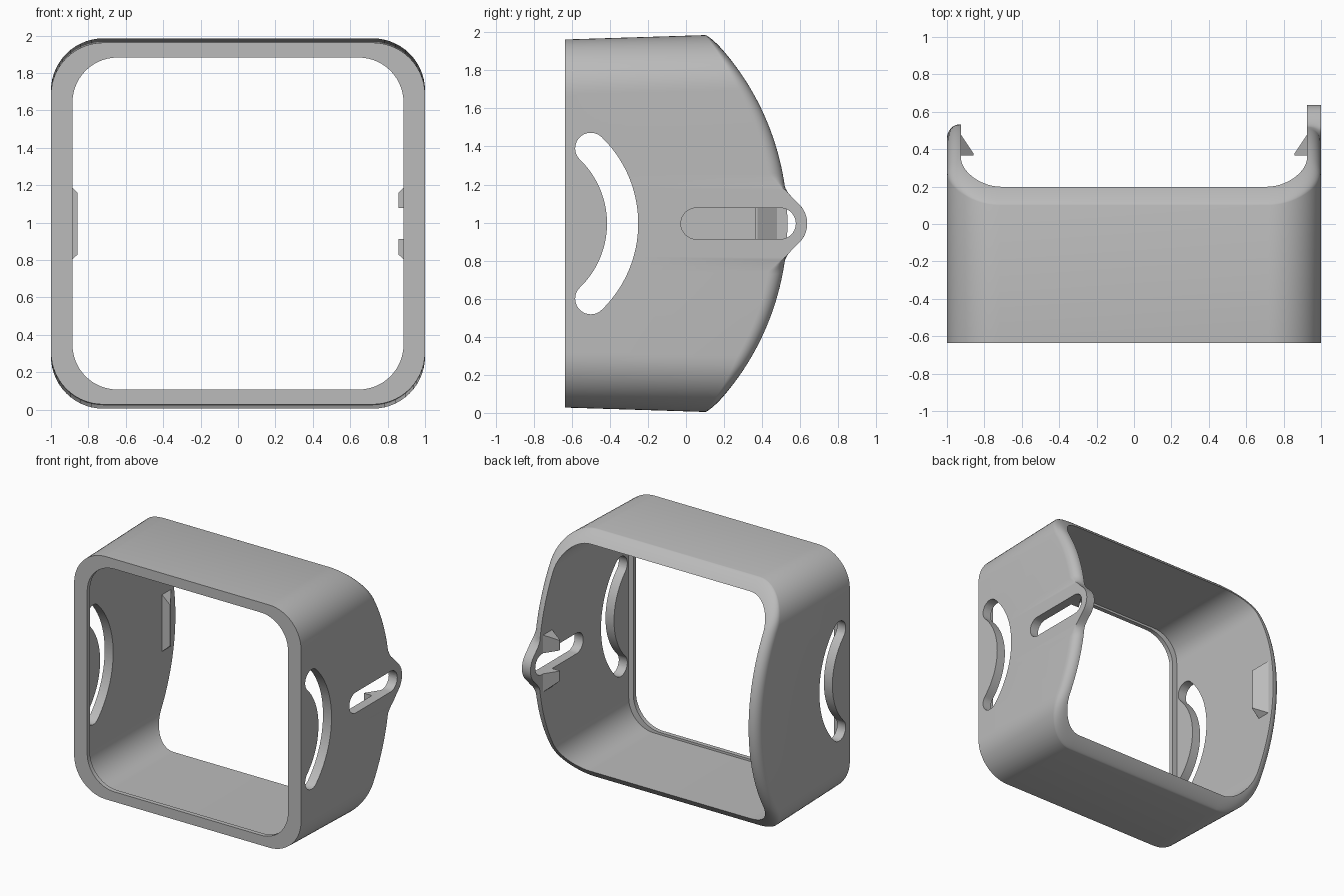
import bpy, bmesh
from math import sin, cos, pi, sqrt, asin

cube = bpy.data.objects.get("Cube")
if cube:
    bpy.data.objects.remove(cube, do_unlink=True)

grey = bpy.data.materials.new("plain_grey")
grey.use_nodes = True
grey.diffuse_color = (0.5, 0.5, 0.5, 1)
grey.node_tree.nodes["Principled BSDF"].inputs["Base Color"].default_value = (0.5, 0.5, 0.5, 1)

MID = 0.995            # height of the model's middle
FRONT = -0.635
LUG_Y, SLOT_R, LUG_R = 0.495, 0.082, 0.142


def finish(name, bm):
    bmesh.ops.recalc_face_normals(bm, faces=bm.faces[:])
    mesh = bpy.data.meshes.new(name)
    bm.to_mesh(mesh)
    bm.free()
    mesh.materials.append(grey)
    obj = bpy.data.objects.new(name, mesh)
    bpy.context.collection.objects.link(obj)
    return obj


def rounded_rect(hx, hz, r, corner=14, side=96):
    """Counter-clockwise (x, height from middle) loop, dense along the sides."""
    s = hz - r
    arc = [k * pi / 2 / corner for k in range(corner + 1)]
    half = [(hx - r + r * sin(a), -s - r * cos(a)) for a in arc]
    half += [(hx, -s + 2 * s * k / side) for k in range(1, side)]
    half += [(hx - r + r * cos(a), s + r * sin(a)) for a in arc]
    return half + [(-x, -h) for x, h in half]


def back_edge(x, h):
    """Depth of the curved back rim, with the lug on the left side."""
    y = sqrt(1.94 - h * h) - 0.86
    a = abs(h)
    if x > 0.5 and a < 0.2:
        if a < 0.1:
            return LUG_Y + sqrt(LUG_R ** 2 - a * a)
        t, w = (a - 0.1) / 0.1, 0.1
        y0 = LUG_Y + sqrt(LUG_R ** 2 - 0.01)
        y1 = sqrt(1.94 - 0.04) - 0.86
        return (y0 * (2 * t**3 - 3 * t**2 + 1) + y1 * (3 * t**2 - 2 * t**3)
                - w * (t**3 - 2 * t**2 + t) - 0.14 * w * (t**3 - t**2))
    return y


def rounding(x, h):
    """Rim fillet strength: full on the sides, weak on top, none on the lug."""
    up = min(1, max(0, (abs(h) - 0.71) / 0.28))
    lug = min(1, max(0, (abs(h) - 0.17) / 0.08)) if x > 0.5 else 1
    return (1 - 0.75 * up) * lug


# Frame shell: loops run from the front face, over the back rim, to the inner lip
front = rounded_rect(1.0, 0.967, 0.28)
outer = rounded_rect(1.0, 0.99, 0.28)
inner = rounded_rect(0.925, 0.905, 0.22)
lip = rounded_rect(0.885, 0.8875, 0.24)
loops = [[(x, FRONT, h) for x, h in front]]
steps = 8
for k in range(steps + 2):
    a = min(k, steps) * pi / 2 / steps
    f = 0.92 * (1 - cos(a)) if k <= steps else 1
    loop = []
    for (ox, oh), (ix, ih) in zip(outer, inner):
        x, h = ox + (ix - ox) * f, oh + (ih - oh) * f
        loop.append((x, back_edge(x, h) - 0.075 * (1 - sin(a)) * rounding(ox, oh), h))
    loops.append(loop)
loops.append([(x, -0.6, h) for x, h in inner])
loops.append([(x, -0.6, h) for x, h in lip])
loops.append([(x, FRONT, h) for x, h in lip])

bm = bmesh.new()
rings = [[bm.verts.new((x, y, MID + h)) for x, y, h in loop] for loop in loops]
for ra, rb in zip(rings, rings[1:] + rings[:1]):
    for i in range(len(ra)):
        j = (i + 1) % len(ra)
        bm.faces.new((ra[i], ra[j], rb[j], rb[i]))
frame = finish("frame_shell", bm)


# Clips: wedge hooks on the inside of both walls
def make_clip(name, side):
    bm = bmesh.new()
    for x, y, w in ((0.94, 0.365, 0.24), (0.857, 0.365, 0.165),
                    (0.857, 0.375, 0.165), (0.94, 0.5, 0.24)):
        for s in (-1, 1):
            bm.verts.new((side * x, y, MID + s * w))
    bmesh.ops.convex_hull(bm, input=bm.verts[:])
    bmesh.ops.dissolve_limit(bm, angle_limit=0.01, verts=bm.verts[:], edges=bm.edges[:])
    return finish(name, bm)


left_clip = make_clip("left_clip", 1)
right_clip = make_clip("right_clip", -1)


# Cutters: outlines in the side plane, extruded across the width
def prism(name, outline, x0, x1):
    bm = bmesh.new()
    face = bm.faces.new([bm.verts.new((x0, y, MID + h)) for y, h in outline])
    new = bmesh.ops.extrude_face_region(bm, geom=[face])["geom"]
    bmesh.ops.translate(bm, vec=(x1 - x0, 0, 0),
                        verts=[g for g in new if isinstance(g, bmesh.types.BMVert)])
    obj = finish(name, bm)
    obj.hide_render = True
    return obj


def arc(cy, ch, r, a0, a1, n=20):
    return [(cy + r * cos(a0 + (a1 - a0) * k / n), ch + r * sin(a0 + (a1 - a0) * k / n))
            for k in range(n + 1)]


R, CY, T = 0.55, -0.883, asin(0.395 / 0.55)
ey, eh = CY + R * cos(T), R * sin(T)
curved = (arc(CY, 0, R + SLOT_R, -T, T, 40) + arc(ey, eh, SLOT_R, T, T + pi)[1:-1]
          + arc(CY, 0, R - SLOT_R, T, -T, 40) + arc(ey, -eh, SLOT_R, pi - T, 2 * pi - T)[1:-1])
straight = (arc(LUG_Y, 0, SLOT_R, -pi / 2, pi / 2)
            + arc(0.055, 0, SLOT_R, pi / 2, 3 * pi / 2))
curved_cutter = prism("curved_slot_cutter", curved, -1.2, 1.2)
straight_cutter = prism("straight_slot_cutter", straight, 0.7, 1.2)


def cut(obj, cutter):
    mod = obj.modifiers.new("cut", "BOOLEAN")
    mod.operation, mod.solver, mod.object = "DIFFERENCE", "EXACT", cutter
    bpy.context.view_layer.objects.active = obj
    bpy.ops.object.modifier_apply(modifier=mod.name)


cut(frame, curved_cutter)
cut(frame, straight_cutter)
cut(left_clip, straight_cutter)
for cutter in (curved_cutter, straight_cutter):
    bpy.data.objects.remove(cutter, do_unlink=True)

# Smooth shading with crisp edges
bpy.ops.object.select_all(action="DESELECT")
for obj in (frame, left_clip, right_clip):
    obj.select_set(True)
bpy.context.view_layer.objects.active = frame
bpy.ops.object.shade_smooth_by_angle(angle=0.5)
